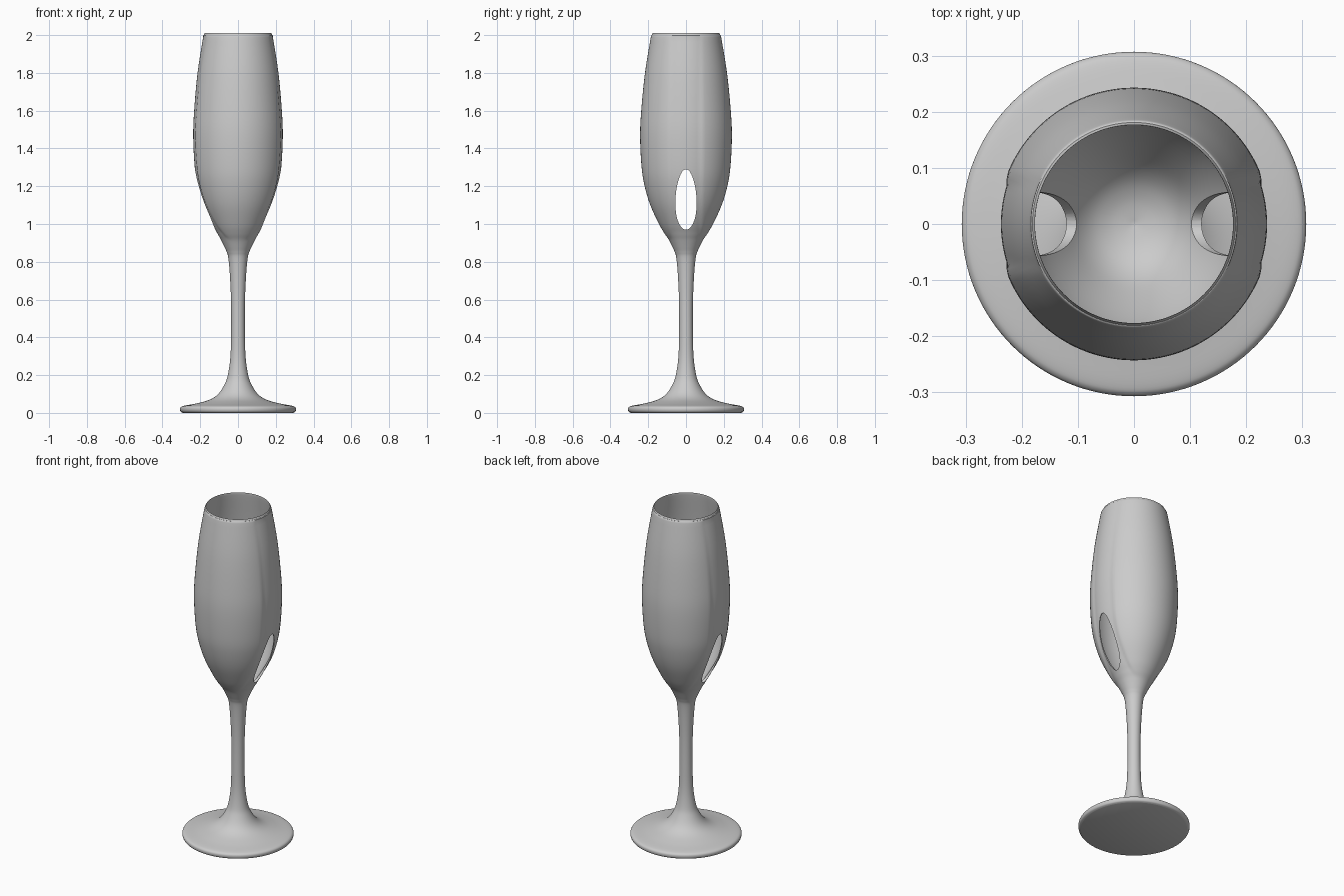
import bpy, bmesh, math
from mathutils import Vector

cube = bpy.data.objects.get("Cube")
if cube:
    bpy.data.objects.remove(cube)

SEGMENTS = 128

grey = bpy.data.materials.new("neutral grey")
grey.use_nodes = True
colour = (0.6, 0.6, 0.6, 1)
grey.diffuse_color = colour
grey.node_tree.nodes["Principled BSDF"].inputs["Base Color"].default_value = colour


def smooth_path(points, steps):
    """Catmull-Rom curve through (radius, height) points."""
    p = [Vector(q) for q in points]
    p = [p[0]] + p + [p[-1]]
    path = []
    for a, b, c, d in zip(p, p[1:], p[2:], p[3:]):
        for i in range(steps):
            t = i / steps
            path.append(0.5 * (2 * b + (c - a) * t + (2 * a - 5 * b + 4 * c - d) * t ** 2
                               + (3 * b - a - 3 * c + d) * t ** 3))
    return path + [p[-1]]


def ramp(low, high, value):
    t = min(max((value - low) / (high - low), 0), 1)
    return t * t * (3 - 2 * t)


def petal_relief(r, z, angle):
    """Sink the side bands below the front and back petals."""
    band = 1 - ramp(0.07, 0.09, abs(r * math.sin(angle)))
    return -0.006 * band * ramp(0.9, 0.97, z) * (1 - 0.7 * ramp(1.4, 2.0, z))


# Foot, stem and bowl outline, then the rim and the inside
foot = [(0.292, 0), (0.303, 0.006), (0.307, 0.018), (0.303, 0.03), (0.285, 0.038),
        (0.22, 0.05), (0.15, 0.07), (0.105, 0.1), (0.072, 0.15), (0.054, 0.2)]
stem = [(0.04, 0.3), (0.036, 0.45), (0.037, 0.6), (0.043, 0.73), (0.051, 0.82)]
bowl = [(0.059, 0.85), (0.07, 0.875), (0.09, 0.915), (0.114, 0.95), (0.143, 1.0),
        (0.189, 1.1), (0.219, 1.2), (0.235, 1.3), (0.243, 1.46), (0.237, 1.6),
        (0.217, 1.8), (0.186, 1.99)]
inside = [(0.184, 1.998), (0.181, 2.0), (0.178, 1.995), (0.208, 1.8), (0.228, 1.6),
          (0.233, 1.46), (0.225, 1.3), (0.207, 1.2), (0.175, 1.1), (0.122, 1.0),
          (0.085, 0.95), (0.045, 0.925), (0.0, 0.915)]
outer = smooth_path(foot + stem + bowl, 5)
inner = smooth_path(inside, 5)[:-1]

bm = bmesh.new()
rings = []
for path, relief in ((outer, True), (inner, False)):
    for r, z in path:
        ring = []
        for i in range(SEGMENTS):
            a = math.tau * i / SEGMENTS
            radius = r + (petal_relief(r, z, a) if relief else 0)
            ring.append(bm.verts.new((radius * math.cos(a), radius * math.sin(a), z)))
        rings.append(ring)
for low, high in zip(rings, rings[1:]):
    for i in range(SEGMENTS):
        j = (i + 1) % SEGMENTS
        bm.faces.new((low[i], low[j], high[j], high[i]))
# Close the underside and the bowl floor
bm.faces.new(rings[0][::-1])
floor = bm.verts.new((0, 0, inside[-1][1]))
for i in range(SEGMENTS):
    bm.faces.new((rings[-1][i], rings[-1][(i + 1) % SEGMENTS], floor))
bmesh.ops.recalc_face_normals(bm, faces=bm.faces)
mesh = bpy.data.meshes.new("flute_glass")
bm.to_mesh(mesh)
bm.free()
glass = bpy.data.objects.new("flute_glass", mesh)
bpy.context.collection.objects.link(glass)
mesh.materials.append(grey)

# Egg-shaped opening through both sides
bpy.ops.mesh.primitive_cylinder_add(vertices=64, radius=1, depth=1, location=(0, 0, 1.13),
                                    rotation=(0, math.pi / 2, 0))
cutter = bpy.context.object
cutter.name = "opening_cutter"
cutter.hide_render = True
cutter.data.materials.append(grey)
for v in cutter.data.vertices:
    v.co.y *= 0.056 * (1 + 0.12 * v.co.x)
    v.co.x *= 0.16
cut = glass.modifiers.new("openings", "BOOLEAN")
cut.operation = "DIFFERENCE"
cut.solver = "EXACT"
cut.object = cutter

bpy.ops.object.select_all(action="DESELECT")
glass.select_set(True)
bpy.context.view_layer.objects.active = glass
bpy.ops.object.modifier_apply(modifier=cut.name)
bpy.data.objects.remove(cutter)
bpy.ops.object.shade_smooth_by_angle(angle=math.radians(40))
